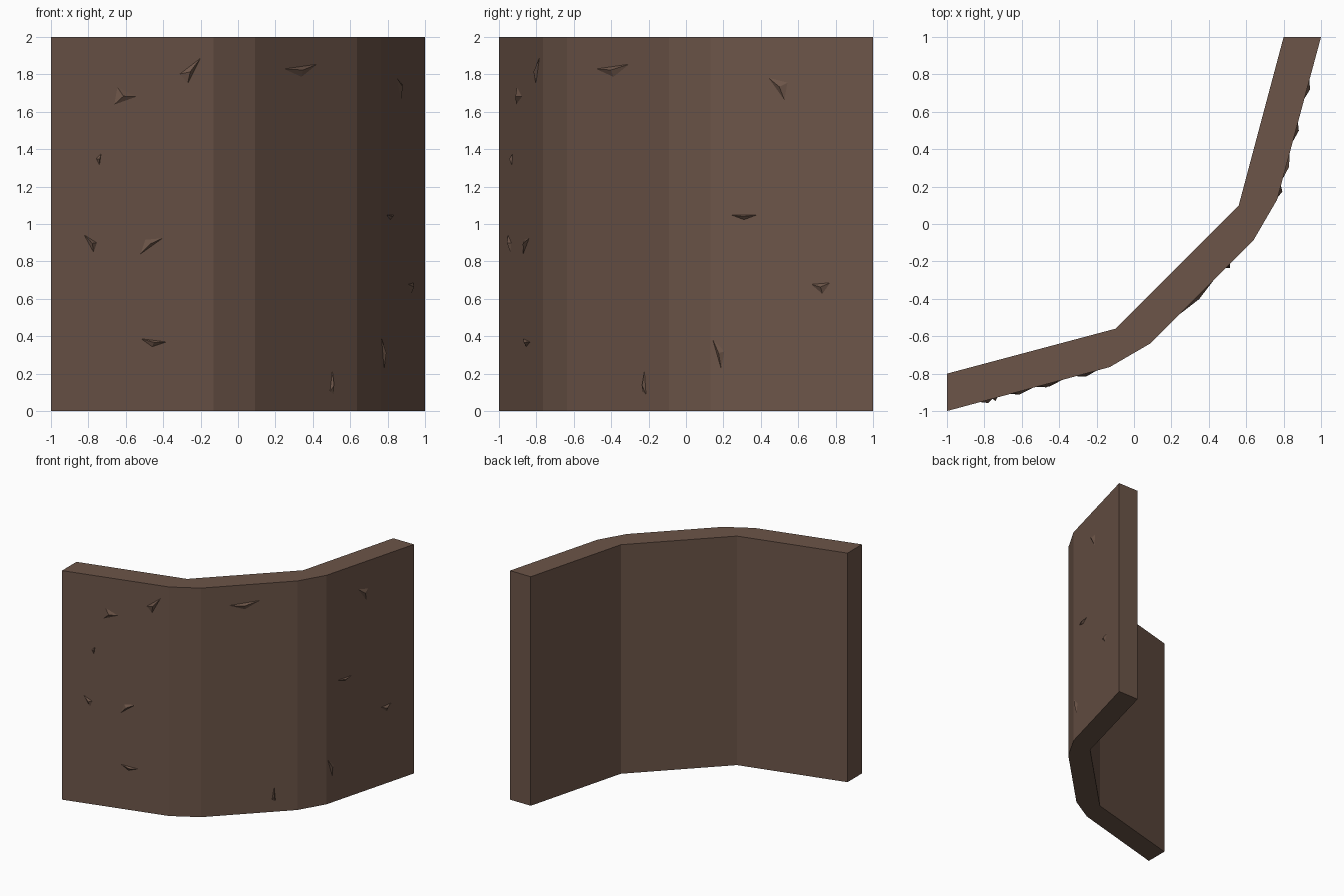
import bpy, bmesh
from mathutils import Vector

if "Cube" in bpy.data.objects:
    bpy.data.objects.remove(bpy.data.objects["Cube"])

mat = bpy.data.materials.new("brown_stone")
mat.diffuse_color = (0.15, 0.09, 0.065, 1)
mat.use_nodes = True
mat.node_tree.nodes["Principled BSDF"].inputs["Base Color"].default_value = mat.diffuse_color


def finish(name, bm):
    bmesh.ops.recalc_face_normals(bm, faces=bm.faces[:])
    mesh = bpy.data.meshes.new(name)
    bm.to_mesh(mesh)
    bm.free()
    mesh.materials.append(mat)
    obj = bpy.data.objects.new(name, mesh)
    bpy.context.collection.objects.link(obj)
    return obj


# Curved wall: half a plan outline, mirrored across the diagonal, extruded up
half_outer = [(-1, -1), (-0.13, -0.765), (0.09, -0.637)]
half_inner = [(-0.10, -0.56), (-1, -0.80)]


def mirror(points):
    return [(-y, -x) for x, y in reversed(points)]


outer = half_outer + mirror(half_outer)
plan = outer + mirror(half_inner) + half_inner
bm = bmesh.new()
base = bm.faces.new([bm.verts.new((x, y, 0)) for x, y in plan])
top = bmesh.ops.extrude_face_region(bm, geom=[base])
bmesh.ops.translate(bm, vec=(0, 0, 2),
                    verts=[v for v in top["geom"] if isinstance(v, bmesh.types.BMVert)])
finish("curved_wall", bm)


# Stone chips: shallow three-sided shards on one panel of the outer face
def add_chips(name, a, b, axis, chips, height=0.016):
    """a, b: panel ends; chips: triangles of (coordinate along axis, z)."""
    a, b = Vector((*a, 0)), Vector((*b, 0))
    d = b - a
    out = Vector((d.y, -d.x, 0)).normalized()
    bm = bmesh.new()
    for chip in chips:
        pts = []
        for c, z in chip:
            p = a + d * ((c - a[axis]) / d[axis])
            p.z = z
            pts.append(p)
        peak = sum(pts, Vector()) / 3 + out * height
        ring = [bm.verts.new(p - out * 0.003) for p in pts]
        tip = bm.verts.new(peak)
        bm.faces.new(ring)
        for i in range(3):
            bm.faces.new((ring[i], ring[(i + 1) % 3], tip))
    finish(name, bm)


add_chips("left_panel_chips", outer[0], outer[1], 0, [
    [(-0.67, 1.63), (-0.53, 1.68), (-0.65, 1.74)],
    [(-0.19, 1.90), (-0.32, 1.80), (-0.27, 1.74)],
    [(-0.73, 1.38), (-0.76, 1.35), (-0.74, 1.31)],
    [(-0.83, 0.95), (-0.75, 0.90), (-0.77, 0.84)],
    [(-0.39, 0.93), (-0.50, 0.92), (-0.53, 0.83)],
    [(-0.53, 0.39), (-0.37, 0.37), (-0.46, 0.34)]])
add_chips("middle_panel_chips", outer[2], outer[3], 0, [
    [(0.23, 1.83), (0.44, 1.86), (0.34, 1.78)],
    [(0.505, 0.23), (0.49, 0.10), (0.515, 0.08)]])
add_chips("right_panel_chips", outer[4], outer[5], 1, [
    [(0.43, 1.79), (0.55, 1.76), (0.53, 1.65)],
    [(0.23, 1.05), (0.39, 1.05), (0.31, 1.02)],
    [(0.66, 0.68), (0.78, 0.69), (0.73, 0.62)],
    [(0.135, 0.40), (0.21, 0.32), (0.19, 0.21)]])
